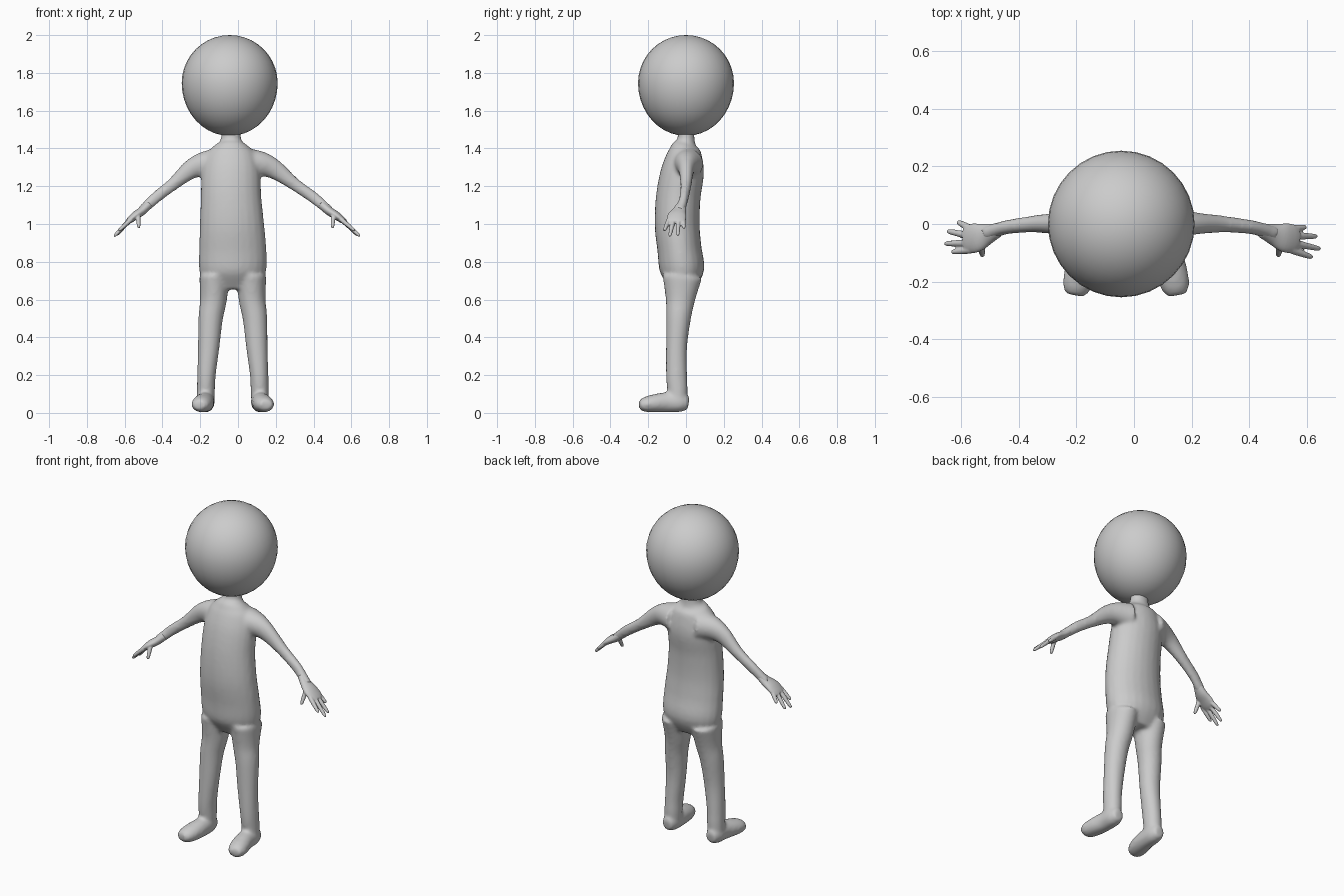
import bpy, bmesh, math
from mathutils import Vector

if "Cube" in bpy.data.objects:
    bpy.data.objects.remove(bpy.data.objects["Cube"])


def interp(rows, n):
    """Catmull-Rom interpolation of numeric rows."""
    out = []
    for i in range(len(rows) - 1):
        p = [rows[max(0, min(len(rows) - 1, i + k))] for k in (-1, 0, 1, 2)]
        for j in range(n):
            t = j / n
            out.append([0.5 * (2 * b + (c - a) * t + (2 * a - 5 * b + 4 * c - d) * t * t
                               + (3 * b - a - 3 * c + d) * t ** 3) for a, b, c, d in zip(*p)])
    out.append(list(rows[-1]))
    return out


def loft(bm, rows, ref=(0, 1, 0), n=4, sides=24):
    """Closed elliptical tube; rows are x, y, z, radius along ref, radius across."""
    rows = interp(rows, n)
    pts = [Vector(r[:3]) for r in rows]
    rings = []
    for i, r in enumerate(rows):
        tan = (pts[min(i + 1, len(pts) - 1)] - pts[max(i - 1, 0)]).normalized()
        u = Vector(ref)
        u = (u - tan * u.dot(tan)).normalized()
        v = tan.cross(u)
        rings.append([bm.verts.new(pts[i] + u * r[3] * math.cos(a) + v * r[4] * math.sin(a))
                      for a in (2 * math.pi * k / sides for k in range(sides))])
    for a, b in zip(rings, rings[1:]):
        for k in range(sides):
            m = (k + 1) % sides
            bm.faces.new((a[k], a[m], b[m], b[k]))
    bm.faces.new(rings[0][::-1])
    bm.faces.new(rings[-1])


def flip(rows):
    """Carry a part over to the other side of the slightly leaning body."""
    return [(-r[0] - 0.055 + 0.1 * max(0, r[0] - 0.2),) + tuple(r[1:]) for r in rows]


def finish(bm, name, voxel=None, smooth=0):
    bmesh.ops.recalc_face_normals(bm, faces=bm.faces)
    for f in bm.faces:
        f.smooth = True
    me = bpy.data.meshes.new(name)
    bm.to_mesh(me)
    bm.free()
    ob = bpy.data.objects.new(name, me)
    bpy.context.collection.objects.link(ob)
    if voxel:
        mod = ob.modifiers.new("Fuse", 'REMESH')
        mod.mode = 'VOXEL'
        mod.voxel_size = voxel
        mod.use_smooth_shade = True
        mod = ob.modifiers.new("Soften", 'SMOOTH')
        mod.factor = 0.5
        mod.iterations = smooth
    return ob


# Torso and neck
body = bmesh.new()
loft(body, [
    (-.028, -.018, .655, .065, .14), (-.028, -.020, .75, .117, .177),
    (-.028, -.035, .87, .117, .178), (-.032, -.047, 1.0, .119, .170),
    (-.037, -.040, 1.15, .118, .160), (-.037, -.018, 1.28, .114, .155),
    (-.037, -.008, 1.37, .092, .130), (-.037, -.006, 1.41, .072, .095),
    (-.037, 0, 1.445, .046, .055), (-.037, 0, 1.53, .045, .055)])

# Legs, feet and arms, each fused into the body
leg = [(.070, -.020, .72, .105, .080), (.075, -.030, .60, .078, .071),
       (.090, -.040, .50, .066, .065), (.100, -.050, .35, .056, .057),
       (.112, -.050, .20, .056, .049), (.115, -.045, .12, .054, .048),
       (.118, -.042, .04, .046, .046)]
foot = [(.118, .014, .05, .030, .035), (.118, -.03, .056, .048, .052),
        (.120, -.10, .056, .050, .054), (.132, -.17, .050, .055, .048),
        (.144, -.22, .044, .049, .039), (.149, -.247, .042, .032, .024)]
arm = [(.06, .010, 1.32, .085, .080), (.13, .005, 1.315, .062, .066),
       (.20, .002, 1.285, .041, .051), (.30, 0, 1.21, .030, .034),
       (.40, -.010, 1.14, .025, .031), (.46, -.025, 1.09, .026, .027),
       (.49, -.036, 1.068, .030, .024)]
for side in (list, flip):
    loft(body, side(leg))
    loft(body, side(foot), ref=(1, 0, 0))
    loft(body, side(arm))
finish(body, "body", 0.01, 8)

# Hands: palm, four fingers and a thumb
palm = [(.44, -.022, 1.105, .024, .022), (.48, -.035, 1.07, .037, .023),
        (.52, -.047, 1.045, .050, .022), (.55, -.051, 1.023, .050, .018),
        (.57, -.053, 1.008, .040, .012)]
fingers = [((.545, -.090, 1.025), (.617, -.115, .965)),
           ((.550, -.066, 1.025), (.644, -.086, .936)),
           ((.550, -.041, 1.025), (.633, -.043, .940)),
           ((.545, -.016, 1.025), (.595, -.011, .978)),
           ((.505, -.075, 1.050), (.500, -.110, .980))]
for side, name, dy in ((list, "left_hand", 0), (flip, "right_hand", .018)):
    hand = bmesh.new()
    loft(hand, side(palm))
    for a, b in fingers:
        a, b = Vector(a), Vector(b)
        b.y += dy if b.x > .51 else 0
        rows = []
        for t, r in ((0, .013), (.4, .012), (.8, .010), (.95, .008), (1.02, .004)):
            rows.append((*a.lerp(b, t), r, r))
        loft(hand, side(rows), n=2, sides=12)
    finish(hand, name, 0.004, 3)

# Head: ball drawn down a little towards the neck
head = bmesh.new()
bmesh.ops.create_uvsphere(head, u_segments=32, v_segments=20, radius=.254)
for v in head.verts:
    if v.co.z < 0:
        v.co.z *= 1.1
    v.co += Vector((-.044, 0, 1.746))
finish(head, "head")
